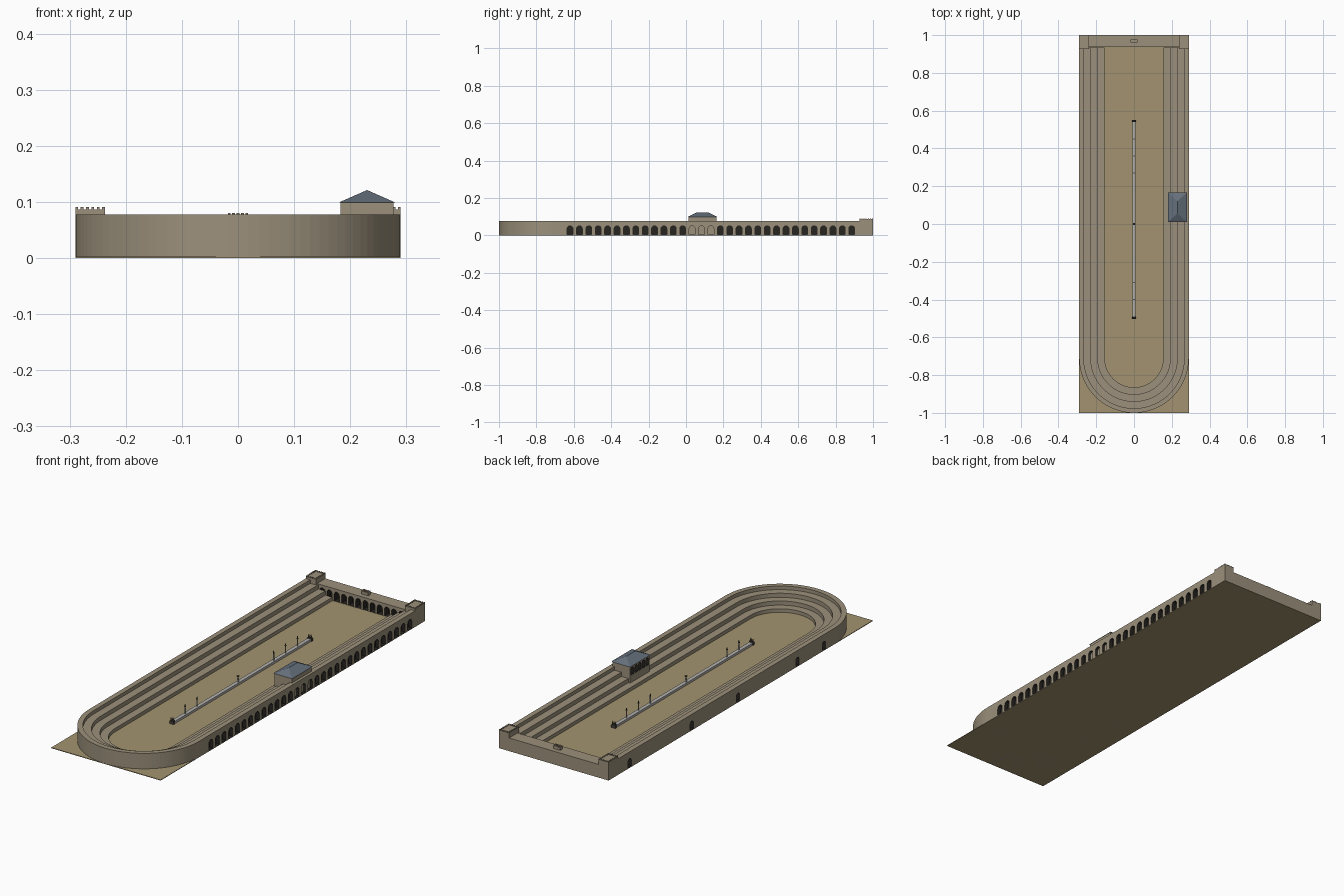
import bpy, bmesh, math
from mathutils import Vector

if "Cube" in bpy.data.objects:
    bpy.data.objects.remove(bpy.data.objects["Cube"])


def material(name, rgb):
    m = bpy.data.materials.new(name)
    m.diffuse_color = (*rgb, 1)
    m.use_nodes = True
    m.node_tree.nodes["Principled BSDF"].inputs["Base Color"].default_value = m.diffuse_color
    return m


STONE = material("stone", (0.33, 0.28, 0.20))
SAND = material("sand", (0.36, 0.29, 0.16))
MARBLE = material("marble", (0.45, 0.44, 0.42))
SLATE = material("slate", (0.13, 0.16, 0.20))
DARK = material("shadow", (0.02, 0.018, 0.015))
BRONZE = material("bronze", (0.06, 0.05, 0.04))


def finish(name, bm, mat):
    bmesh.ops.recalc_face_normals(bm, faces=bm.faces)
    me = bpy.data.meshes.new(name)
    bm.to_mesh(me)
    bm.free()
    me.materials.append(mat)
    ob = bpy.data.objects.new(name, me)
    bpy.context.collection.objects.link(ob)
    return ob


def add_box(bm, x0, x1, y0, y1, z0, z1):
    vs = bmesh.ops.create_cube(bm, size=1)["verts"]
    for v in vs:
        v.co = ((x0 + x1) / 2 + v.co.x * (x1 - x0),
                (y0 + y1) / 2 + v.co.y * (y1 - y0),
                (z0 + z1) / 2 + v.co.z * (z1 - z0))


def box(name, dims, mat):
    bm = bmesh.new()
    add_box(bm, *dims)
    return finish(name, bm, mat)


def add_cone(bm, x, y, z, r1, r2, h, n=12):
    vs = bmesh.ops.create_cone(bm, cap_ends=True, segments=n, radius1=r1, radius2=r2, depth=h)["verts"]
    bmesh.ops.translate(bm, verts=vs, vec=(x, y, z + h / 2))


def add_arch(bm, pos, inward, w, h, depth):
    # round-topped prism starting just outside the wall
    d = Vector(inward)
    side = Vector((-d.y, d.x, 0))
    r = w / 2
    prof = [(-r, 0), (r, 0)] + [(r * math.cos(a * math.pi / 8), h - r + r * math.sin(a * math.pi / 8)) for a in range(9)]
    start = Vector(pos) - d * 0.004
    face = bm.faces.new([bm.verts.new(start + side * u + Vector((0, 0, v))) for u, v in prof])
    ext = bmesh.ops.extrude_face_region(bm, geom=[face])["geom"]
    bmesh.ops.translate(bm, verts=[g for g in ext if isinstance(g, bmesh.types.BMVert)], vec=d * (depth + 0.004))


def carve(ob, name, arches):
    bm = bmesh.new()
    for a in arches:
        add_arch(bm, *a)
    cutter = finish(name, bm, DARK)
    cutter.hide_render = True
    cutter.hide_viewport = True
    ob.data.materials.append(DARK)
    mod = ob.modifiers.new("openings", "BOOLEAN")
    mod.operation = "DIFFERENCE"
    mod.solver = "EXACT"
    mod.material_mode = "TRANSFER"
    mod.object = cutter


# arena floor
box("arena_floor", (-0.29, 0.29, -1, 1, 0, 0.003), SAND)

# stepped U-shaped stand: profile swept round the curved end
profile = [(0.155, 0), (0.155, 0.02), (0.192, 0.02), (0.192, 0.04), (0.229, 0.04),
           (0.229, 0.06), (0.266, 0.06), (0.266, 0.077), (0.29, 0.077), (0.29, 0)]
CY, SEG = -0.71, 48
path = [(0.935, math.pi)] + [(CY, math.pi + math.pi * i / SEG) for i in range(SEG + 1)] + [(0.935, 2 * math.pi)]
bm = bmesh.new()
rings = [[bm.verts.new((r * math.cos(a), y + r * math.sin(a), z)) for r, z in profile] for y, a in path]
n = len(profile)
for A, B in zip(rings, rings[1:]):
    for i in range(n):
        bm.faces.new((A[i], A[(i + 1) % n], B[(i + 1) % n], B[i]))
bm.faces.new(rings[0])
bm.faces.new(rings[-1])
stand = finish("seating_stand", bm, STONE)

# arcade on the right wall, a few doors on the left wall
openings = [((0.29, -0.62 + 0.0502 * i, 0.004), (-1, 0, 0), 0.031, 0.047, 0.018) for i in range(31)]
openings += [((-0.29, y, 0.004), (1, 0, 0), 0.025, 0.04, 0.018) for y in (0.84, 0.37, 0.02, -0.43, -0.63)]
carve(stand, "stand_arch_cutter", openings)

# starting gates at the back
gate = box("starting_gate", (-0.245, 0.245, 0.937, 1.0, 0, 0.063), STONE)
carve(gate, "gate_arch_cutter",
      [((-0.209 + 0.038 * i, 0.937, 0.004), (0, 1, 0), 0.027, 0.045, 0.03) for i in range(12)])


def add_merlons(bm, x0, x1, y0, y1, z, size, h, nx, ny):
    for i in range(nx):
        for j in range(ny):
            if i in (0, nx - 1) or j in (0, ny - 1):
                x = x0 + (x1 - x0 - size) * i / (nx - 1)
                y = y0 + (y1 - y0 - size) * j / (ny - 1)
                add_box(bm, x, x + size, y, y + size, z, z + h)


# corner towers with battlements
for side, s in (("left", -1), ("right", 1)):
    x0, x1 = sorted((s * 0.237, s * 0.29))
    bm = bmesh.new()
    add_box(bm, x0, x1, 0.927, 1.0, 0, 0.086)
    add_merlons(bm, x0, x1, 0.927, 1.0, 0.0855, 0.005, 0.005, 6, 7)
    finish(side + "_tower", bm, STONE)

# small crenellated block over the middle gate
bm = bmesh.new()
add_box(bm, -0.018, 0.018, 0.96, 0.978, 0.062, 0.076)
add_merlons(bm, -0.018, 0.018, 0.96, 0.978, 0.0755, 0.005, 0.005, 5, 3)
finish("gate_crest", bm, STONE)

# viewing box with loggia and hipped roof
lodge = box("viewing_box", (0.183, 0.277, 0.014, 0.162, 0, 0.1), STONE)
carve(lodge, "lodge_arch_cutter",
      [((0.183, 0.032 + 0.028 * i, 0.055), (1, 0, 0), 0.02, 0.036, 0.03) for i in range(5)])
bm = bmesh.new()
base = [bm.verts.new(p) for p in ((0.18, 0.01, 0.099), (0.28, 0.01, 0.099), (0.28, 0.166, 0.099), (0.18, 0.166, 0.099))]
r0, r1 = bm.verts.new((0.23, 0.055, 0.121)), bm.verts.new((0.23, 0.121, 0.121))
a, b, c, d = base
for f in ((a, b, c, d), (a, b, r0), (b, c, r1, r0), (c, d, r1), (d, a, r0, r1)):
    bm.faces.new(f)
finish("hipped_roof", bm, SLATE)

# central barrier
box("central_barrier", (-0.009, 0.009, -0.5, 0.55, 0, 0.014), MARBLE)

# turning posts: three small cones on a base at each end
for name, y in (("front", -0.497), ("back", 0.545)):
    bm = bmesh.new()
    add_box(bm, -0.011, 0.011, y - 0.006, y + 0.006, 0, 0.017)
    for x in (-0.007, 0, 0.007):
        add_cone(bm, x, y, 0.017, 0.0035, 0.0008, 0.016, 10)
    finish(name + "_turning_posts", bm, BRONZE)

# columns topped with bronze figures along the barrier
cols, figs = bmesh.new(), bmesh.new()
for y in (-0.40, -0.31, 0.27, 0.36, 0.45):
    add_cone(cols, 0, y, 0.013, 0.003, 0.0025, 0.035)
    add_cone(figs, 0, y, 0.048, 0.004, 0.004, 0.003)
    add_cone(figs, 0, y, 0.051, 0.003, 0.0015, 0.009)
# shorter middle post
add_cone(cols, 0, 0, 0.013, 0.004, 0.003, 0.026)
add_box(figs, -0.005, 0.005, -0.005, 0.005, 0.039, 0.043)
finish("barrier_columns", cols, MARBLE)
finish("column_figures", figs, BRONZE)
